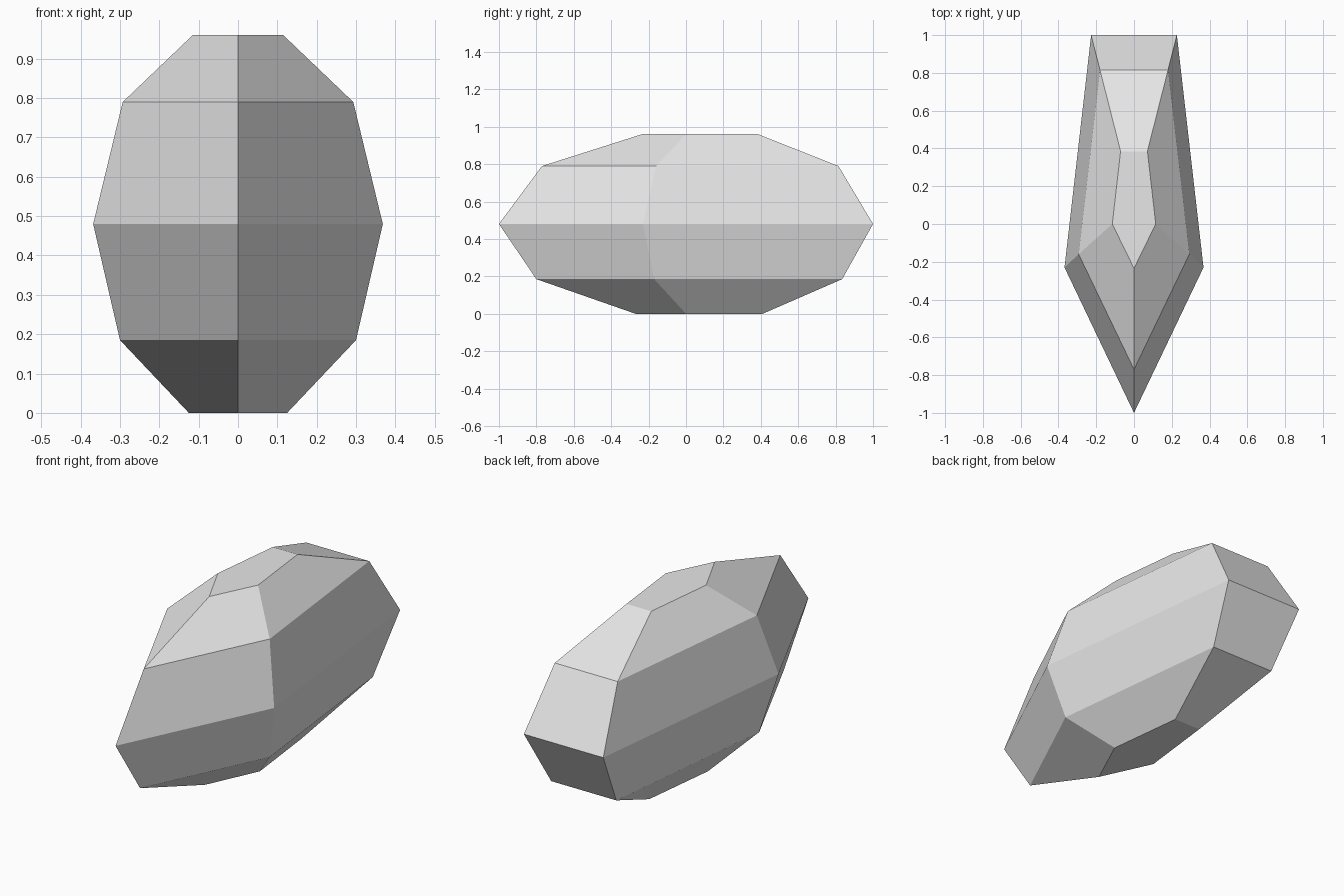
import bpy
import bmesh

cube = bpy.data.objects.get("Cube")
if cube:
    bpy.data.objects.remove(cube, do_unlink=True)

# Plain grey stone
stone = bpy.data.materials.new("light_grey_stone")
stone.use_nodes = True
grey = (0.8, 0.8, 0.8, 1.0)
stone.diffuse_color = grey
stone.node_tree.nodes["Principled BSDF"].inputs["Base Color"].default_value = grey

# Five-sided rings: height, front tip y, side x, side y, back x, back y
RINGS = [
    (0.0, -0.27, 0.125, 0.0, 0.077, 0.41),
    (0.185, -0.80, 0.30, -0.17, 0.186, 0.835),
    (0.48, -1.0, 0.368, -0.23, 0.227, 1.0),
    (0.79, -0.77, 0.293, -0.16, 0.18, 0.815),
    (0.96, -0.235, 0.115, 0.0, 0.071, 0.385),
]


def add_ring(bm, z, front, side_x, side_y, back_x, back_y):
    outline = [(0, front), (side_x, side_y), (back_x, back_y),
               (-back_x, back_y), (-side_x, side_y)]
    return [bm.verts.new((x, y, z)) for x, y in outline]


# Faceted gem body, bridged ring to ring and capped
bm = bmesh.new()
rings = [add_ring(bm, *ring) for ring in RINGS]
for low, high in zip(rings, rings[1:]):
    for i in range(len(low)):
        j = (i + 1) % len(low)
        bm.faces.new((low[i], low[j], high[j], high[i]))
bm.faces.new(reversed(rings[0]))
bm.faces.new(rings[-1])
bmesh.ops.recalc_face_normals(bm, faces=bm.faces)

mesh = bpy.data.meshes.new("faceted_gem")
bm.to_mesh(mesh)
bm.free()
mesh.materials.append(stone)
gem = bpy.data.objects.new("faceted_gem", mesh)
bpy.context.collection.objects.link(gem)
